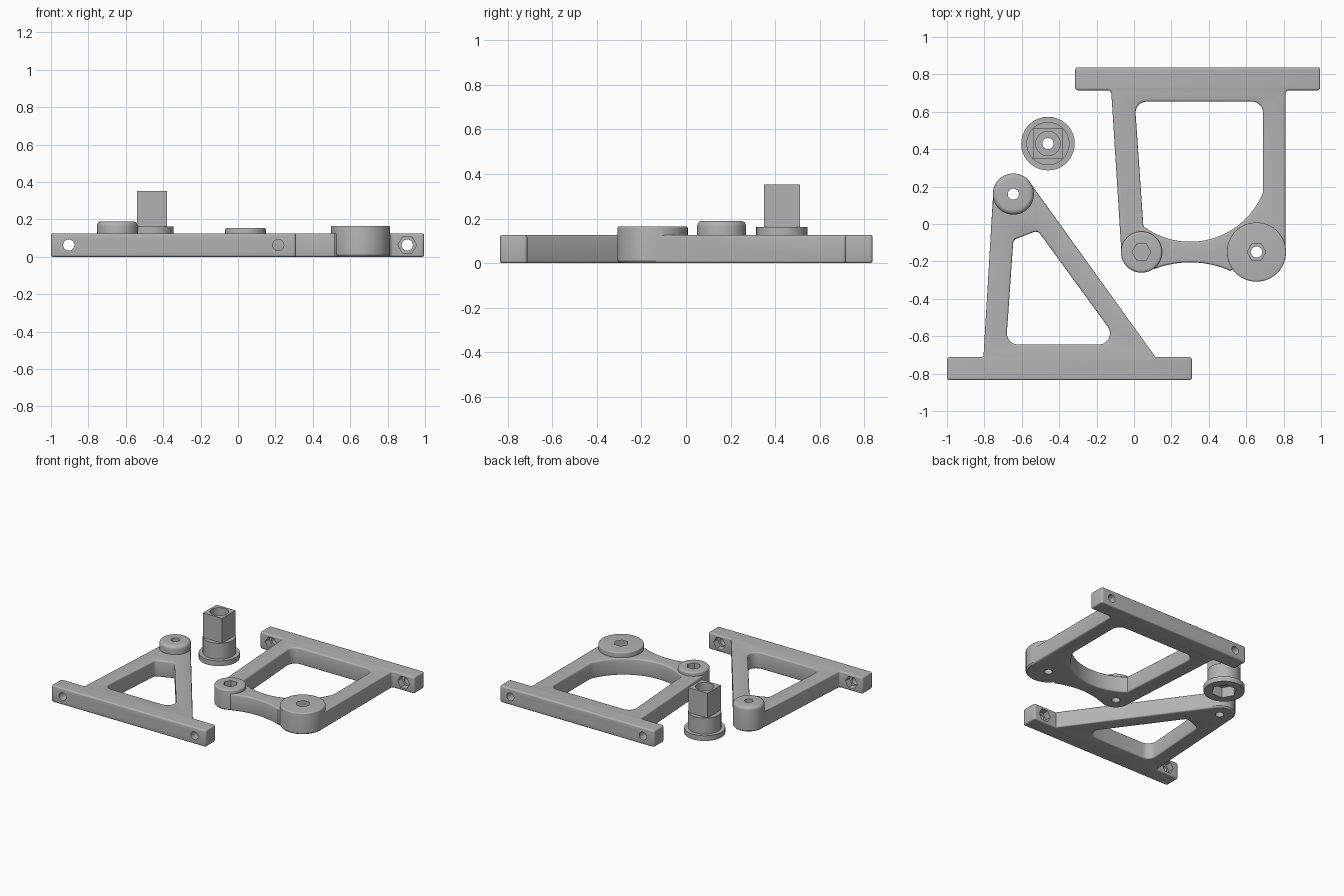
import bpy, bmesh, math
from mathutils import Matrix

if "Cube" in bpy.data.objects:
    bpy.data.objects.remove(bpy.data.objects["Cube"])

grey = bpy.data.materials.new("light grey plastic")
grey.diffuse_color = (0.45, 0.45, 0.45, 1)
grey.use_nodes = True
grey.node_tree.nodes["Principled BSDF"].inputs["Base Color"].default_value = grey.diffuse_color
H = 0.126          # plate thickness


def add_object(name, bm):
    bmesh.ops.recalc_face_normals(bm, faces=bm.faces)
    me = bpy.data.meshes.new(name)
    bm.to_mesh(me)
    bm.free()
    ob = bpy.data.objects.new(name, me)
    bpy.context.collection.objects.link(ob)
    return ob


def arc(cx, cy, r, a0, a1, n=16):
    angs = [math.radians(a0 + (a1 - a0) * i / n) for i in range(n + 1)]
    return [(cx + r * math.cos(a), cy + r * math.sin(a)) for a in angs]


def rounded(points):
    """Replace every (x, y, radius) corner by an arc; (x, y) stays a point."""
    out = []
    for i, p in enumerate(points):
        if len(p) == 2:
            out.append(p)
            continue
        x, y, r = p
        q, s = points[i - 1], points[(i + 1) % len(points)]
        a = math.atan2(q[1] - y, q[0] - x)
        b = math.atan2(s[1] - y, s[0] - x)
        d = (b - a + math.pi) % (2 * math.pi) - math.pi
        mid, half = a + d / 2, abs(d) / 2
        cx = x + r / math.sin(half) * math.cos(mid)
        cy = y + r / math.sin(half) * math.sin(mid)
        sweep = math.copysign(math.pi / 2 - half, d)
        # from the tangent point on the first side to the one on the second
        out += arc(cx, cy, r, math.degrees(mid + math.pi + sweep),
                   math.degrees(mid + math.pi - sweep), 6)
    return out


def plate(name, outlines, edge=0.01):
    """Flat frame with holes and softened rims."""
    cu = bpy.data.curves.new(name, 'CURVE')
    cu.dimensions, cu.fill_mode = '2D', 'BOTH'
    cu.extrude, cu.bevel_depth, cu.offset = H / 2 - edge, edge, -edge
    cu.bevel_resolution = 2
    for pts in outlines:
        sp = cu.splines.new('POLY')
        sp.points.add(len(pts) - 1)
        for v, p in zip(sp.points, pts):
            v.co = (p[0], p[1], 0, 1)
        sp.use_cyclic_u = True
    tmp = bpy.data.objects.new(name, cu)
    bpy.context.collection.objects.link(tmp)
    bpy.context.view_layer.update()
    me = tmp.evaluated_get(bpy.context.evaluated_depsgraph_get()).to_mesh()
    bm = bmesh.new()
    bm.from_mesh(me)
    bpy.data.objects.remove(tmp)
    bmesh.ops.remove_doubles(bm, verts=bm.verts, dist=1e-5)
    bmesh.ops.translate(bm, verts=bm.verts, vec=(0, 0, H / 2))
    return add_object(name, bm)


def lathe(name, x, y, profile, n=64):
    bm = bmesh.new()
    vs = [bm.verts.new((r, 0, z)) for r, z in profile]
    es = [bm.edges.new(e) for e in zip(vs, vs[1:])]
    bmesh.ops.spin(bm, geom=vs + es, cent=(0, 0, 0), axis=(0, 0, 1),
                   angle=2 * math.pi, steps=n, use_merge=False)
    bmesh.ops.remove_doubles(bm, verts=bm.verts, dist=1e-5)
    bmesh.ops.translate(bm, verts=bm.verts, vec=(x, y, 0))
    return add_object(name, bm)


def boss(x, y, r, top, f):
    rim = arc(r - f, top - f, f, 0, 90, 5)
    return lathe("boss", x, y, [(0, 0), (r - .01, 0), (r, .01)] + rim + [(0, top)])


def prism(center, r, depth, sides, axis='Z'):
    m = Matrix.Translation(center)
    if axis == 'Y':
        m = m @ Matrix.Rotation(math.pi / 2, 4, 'X')
    m = m @ Matrix.Rotation(math.pi / 2, 4, 'Z')
    bm = bmesh.new()
    bmesh.ops.create_cone(bm, cap_ends=True, segments=sides, radius1=r,
                          radius2=r, depth=depth, matrix=m)
    return add_object("cutter", bm)


def combine(ob, parts, op):
    bpy.context.view_layer.objects.active = ob
    for p in parts:
        p.hide_render = True
        mod = ob.modifiers.new(op, 'BOOLEAN')
        mod.operation, mod.solver, mod.object = op, 'EXACT', p
        bpy.ops.object.modifier_apply(modifier=mod.name)
        bpy.data.objects.remove(p)


def finish(ob):
    bpy.ops.object.select_all(action='DESELECT')
    ob.select_set(True)
    bpy.context.view_layer.objects.active = ob
    ob.data.materials.clear()
    ob.data.materials.append(grey)
    bpy.ops.object.shade_smooth_by_angle(angle=math.radians(35))


def bar_holes(xs, y, nut_y):
    """Screw holes through a mounting bar with a nut pocket on one side."""
    cut = []
    for x in xs:
        cut.append(prism((x, y, .063), .03, .3, 32, 'Y'))
        cut.append(prism((x, nut_y, .063), .05, .1, 6, 'Y'))
    return cut


# Triangular bracket with one raised boss
C = .015
outer = rounded([(-1, -.835, C), (.31, -.835, C), (.31, -.712, C), (.115, -.712)]
                + arc(-.645, .16, .108, 36, 177)
                + [(-.805, -.712, .012), (-1, -.712, C)])
window = rounded([(-.684, -.645, .06), (-.07, -.645, .06),
                  (-.515, -.035, .03), (-.645, -.085, .03)])
tri = plate("triangular_bracket", [outer, window])
combine(tri, [boss(-.645, .16, .11, .19, .025)], 'UNION')
combine(tri, [prism((-.645, .16, .1), .03, .4, 32)]
        + bar_holes((-.905, .215), -.772, -.71), 'DIFFERENCE')
finish(tri)

# Four-sided bracket with two raised bosses
outer = rounded([(-.315, .838, C), (-.315, .715, C), (-.122, .715, .02)]
                + arc(.04, -.15, .108, 177, 305)
                + arc(.3, -.735, .53, 111, 66)
                + arc(.655, -.15, .155, 216, 360)
                + [(.81, .715, .02), (.995, .715, C), (.995, .838, C)])
window = rounded([(.69, .655, .06), (.004, .655, .06)]
                 + arc(.3, .325, .42, 233.5, 338, 32))
quad = plate("four_sided_bracket", [outer, window])
combine(quad, [boss(.04, -.15, .11, .155, .012),
               boss(.655, -.15, .158, .165, .008)], 'UNION')
cuts = bar_holes((-.22, .905), .777, .715)
for x, top in ((.04, .155), (.655, .165)):
    cuts += [prism((x, -.15, .1), .03, .4, 32), prism((x, -.15, top), .05, .12, 6)]
combine(quad, cuts, 'DIFFERENCE')
finish(quad)

# Flanged bushing with square shank
X, Y = -.46, .43
bush = lathe("flanged_bushing", X, Y, [(0, 0), (.143, 0), (.143, .04), (.115, .04),
                                       (.115, .162), (0, .162)])
bm = bmesh.new()
bmesh.ops.create_cube(bm, size=1, matrix=Matrix.Translation((X, Y, .226))
                      @ Matrix.Diagonal((.162, .162, .252, 1)))
combine(bush, [add_object("shank", bm)], 'UNION')
combine(bush, [prism((X, Y, .2), .03, .6, 32), prism((X, Y, .352), .065, .2, 48),
               prism((X, Y, 0), .09, .16, 6)], 'DIFFERENCE')
finish(bush)
